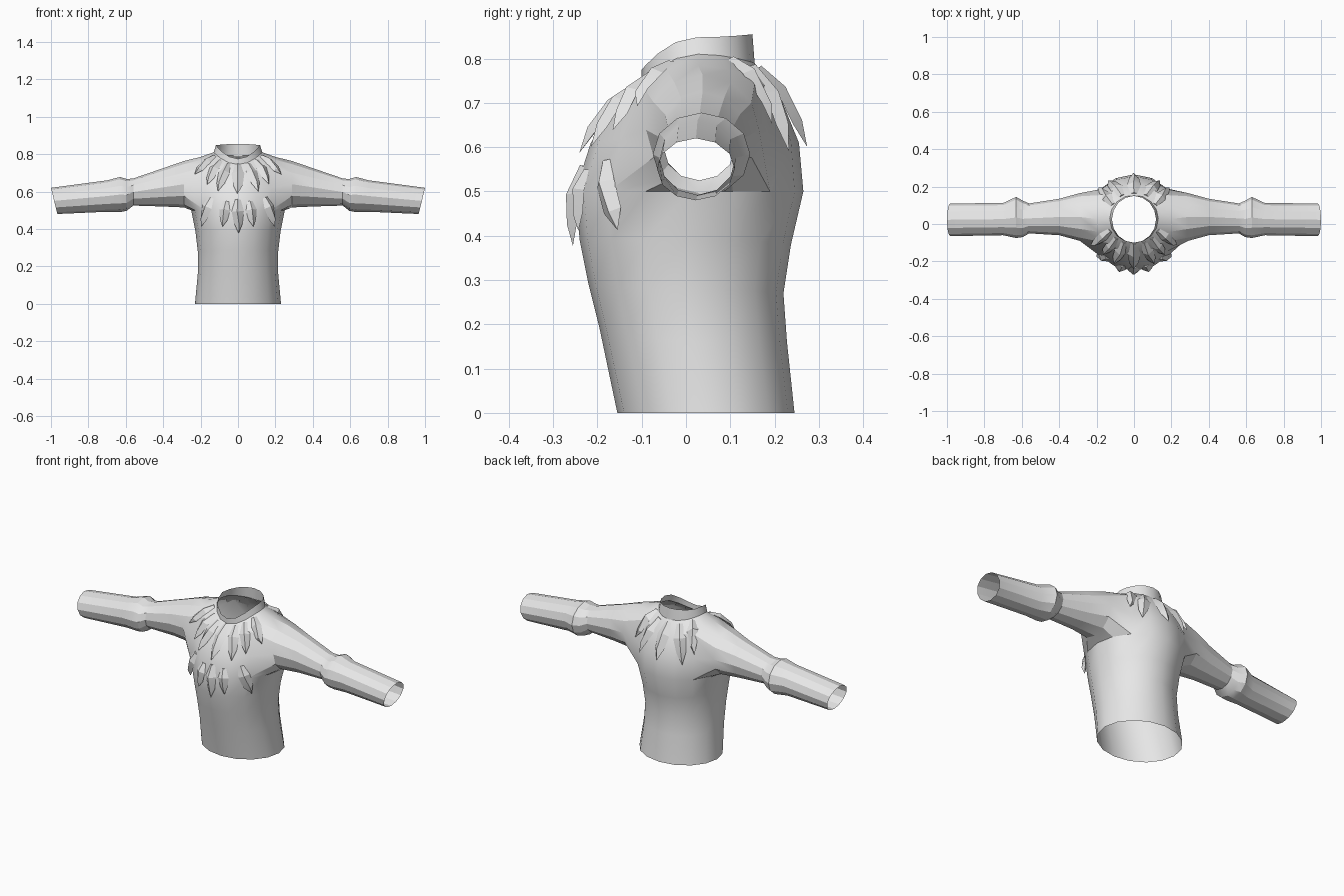
import bpy, bmesh, math
from mathutils import Vector
from mathutils.bvhtree import BVHTree

if "Cube" in bpy.data.objects:
    bpy.data.objects.remove(bpy.data.objects["Cube"])

N = 16  # segments around the torso

grey = bpy.data.materials.new("light_grey")
grey.diffuse_color = (0.8, 0.8, 0.8, 1)
grey.use_nodes = True
grey.node_tree.nodes["Principled BSDF"].inputs["Base Color"].default_value = grey.diffuse_color


def finish(bm, name, angle):
    me = bpy.data.meshes.new(name)
    bm.to_mesh(me)
    me.materials.append(grey)
    ob = bpy.data.objects.new(name, me)
    bpy.context.collection.objects.link(ob)
    bpy.ops.object.select_all(action='DESELECT')
    ob.select_set(True)
    bpy.context.view_layer.objects.active = ob
    bpy.ops.object.shade_smooth_by_angle(angle=math.radians(angle))
    return ob


# Torso rings: half width, front y, back y, then z at front, side, back
RINGS = [
    (0.230, -0.155, 0.245, 0.00, 0.00, 0.00),
    (0.215, -0.195, 0.228, 0.19, 0.16, 0.16),
    (0.215, -0.220, 0.220, 0.29, 0.28, 0.27),
    (0.228, -0.240, 0.237, 0.39, 0.39, 0.38),
    (0.250, -0.250, 0.265, 0.50, 0.50, 0.50),
    (0.250, -0.215, 0.255, 0.61, 0.63, 0.61),
    (0.200, -0.155, 0.210, 0.70, 0.785, 0.72),
    (0.130, -0.100, 0.155, 0.745, 0.810, 0.790),  # neck base
    (0.118, -0.100, 0.150, 0.775, 0.848, 0.855),  # collar rim
]

bm = bmesh.new()
grid = []
for rx, yf, yb, zf, zs, zb in RINGS:
    ring = []
    for k in range(N):
        a = 2 * math.pi * k / N
        c, s = math.cos(a), math.sin(a)
        z = zs + c * c * ((zf if c > 0 else zb) - zs)
        ring.append(bm.verts.new((rx * s, (yf + yb) / 2 - (yb - yf) / 2 * c, z)))
    grid.append(ring)

# Torso skin, leaving two armholes open
for r in range(len(RINGS) - 1):
    for k in range(N):
        if r in (4, 5) and (2 <= k <= 5 or 10 <= k <= 13):
            continue
        j = (k + 1) % N
        bm.faces.new((grid[r][k], grid[r][j], grid[r + 1][j], grid[r + 1][k]))

# Sleeve stations: x, front y, back y, bottom z, top z, slant of the opening
SLEEVE = [
    (0.29, -0.090, 0.165, 0.515, 0.763, 0),
    (0.40, -0.060, 0.135, 0.520, 0.725, 0),
    (0.56, -0.050, 0.110, 0.525, 0.670, 0),
    (0.595, -0.070, 0.125, 0.497, 0.667, 0),
    (0.63, -0.075, 0.145, 0.490, 0.678, 0),
    (0.70, -0.060, 0.112, 0.492, 0.660, 0),
    (0.983, -0.065, 0.110, 0.480, 0.620, 0.017),
]
HOLE = [(4, k) for k in range(2, 7)] + [(5, 6)] + [(6, k) for k in range(6, 1, -1)] + [(5, 2)]

for side in (1, -1):
    loop = [grid[r][k if side > 0 else N - k] for r, k in HOLE]
    for x, y0, y1, z0, z1, slant in SLEEVE:
        new = []
        for i in range(12):
            a = math.radians(30 * (i - 2) - 90)
            new.append(bm.verts.new((side * (x + slant * math.sin(a)),
                                     (y0 + y1) / 2 + (y1 - y0) / 2 * math.cos(a),
                                     (z0 + z1) / 2 + (z1 - z0) / 2 * math.sin(a))))
        for i in range(12):
            j = (i + 1) % 12
            quad = (loop[i], loop[j], new[j], new[i])
            bm.faces.new(quad if side > 0 else quad[::-1])
        loop = new

bm.normal_update()
skin = BVHTree.FromBMesh(bm)
finish(bm, "shirt_body", 25)
bm.free()


# Pointed leaf flaps lying on the shirt
def on_skin(p, lift):
    q, n, _, _ = skin.find_nearest(p)
    if n.dot(q - Vector((0, 0.03, 0.45))) < 0:
        n = -n
    return q + n * lift, n


def leaf(bm, base, tip, width):
    base, tip = Vector(base), Vector(tip)
    rows = []
    for s, w, ridge, edge in ((0, 0.5, 0.008, 0.0), (0.35, 1, 0.022, 0.003), (0.72, 0.75, 0.026, 0.008)):
        p = base.lerp(tip, s)
        mid, n = on_skin(p, ridge)
        across = (tip - base).cross(n).normalized() * width * w
        rows.append([bm.verts.new(v) for v in
                     (on_skin(p - across, edge)[0], mid, on_skin(p + across, edge)[0])])
    end = bm.verts.new(on_skin(tip, 0.018)[0])
    for a, b in zip(rows, rows[1:]):
        for i in range(3):
            j = (i + 1) % 3
            bm.faces.new((a[i], a[j], b[j], b[i]))
    for i in range(3):
        bm.faces.new((rows[-1][i], rows[-1][(i + 1) % 3], end))
    bm.faces.new(rows[0])


LEAVES = {
    "upper_front_leaves": [
        ((0, -0.11, 0.75), (0, -0.235, 0.585), 0.034),
        ((0.055, -0.10, 0.75), (0.105, -0.21, 0.60), 0.030),
        ((0.095, -0.07, 0.76), (0.17, -0.17, 0.64), 0.028),
        ((0.125, -0.03, 0.78), (0.23, -0.11, 0.69), 0.026)],
    "lower_front_leaves": [
        ((0, -0.24, 0.56), (0, -0.265, 0.375), 0.034),
        ((0.065, -0.23, 0.55), (0.085, -0.25, 0.41), 0.030),
        ((0.15, -0.19, 0.57), (0.182, -0.145, 0.415), 0.032)],
    "back_leaves": [
        ((0, 0.165, 0.78), (0, 0.265, 0.60), 0.036),
        ((0.065, 0.15, 0.78), (0.13, 0.22, 0.59), 0.032),
        ((0.11, 0.10, 0.79), (0.19, 0.19, 0.65), 0.028)],
}
for name, items in LEAVES.items():
    bm = bmesh.new()
    for (bx, by, bz), (tx, ty, tz), w in items:
        for side in ((1, -1) if tx else (1,)):
            leaf(bm, (side * bx, by, bz), (side * tx, ty, tz), w)
    bmesh.ops.recalc_face_normals(bm, faces=bm.faces)
    finish(bm, name, 20)
    bm.free()
